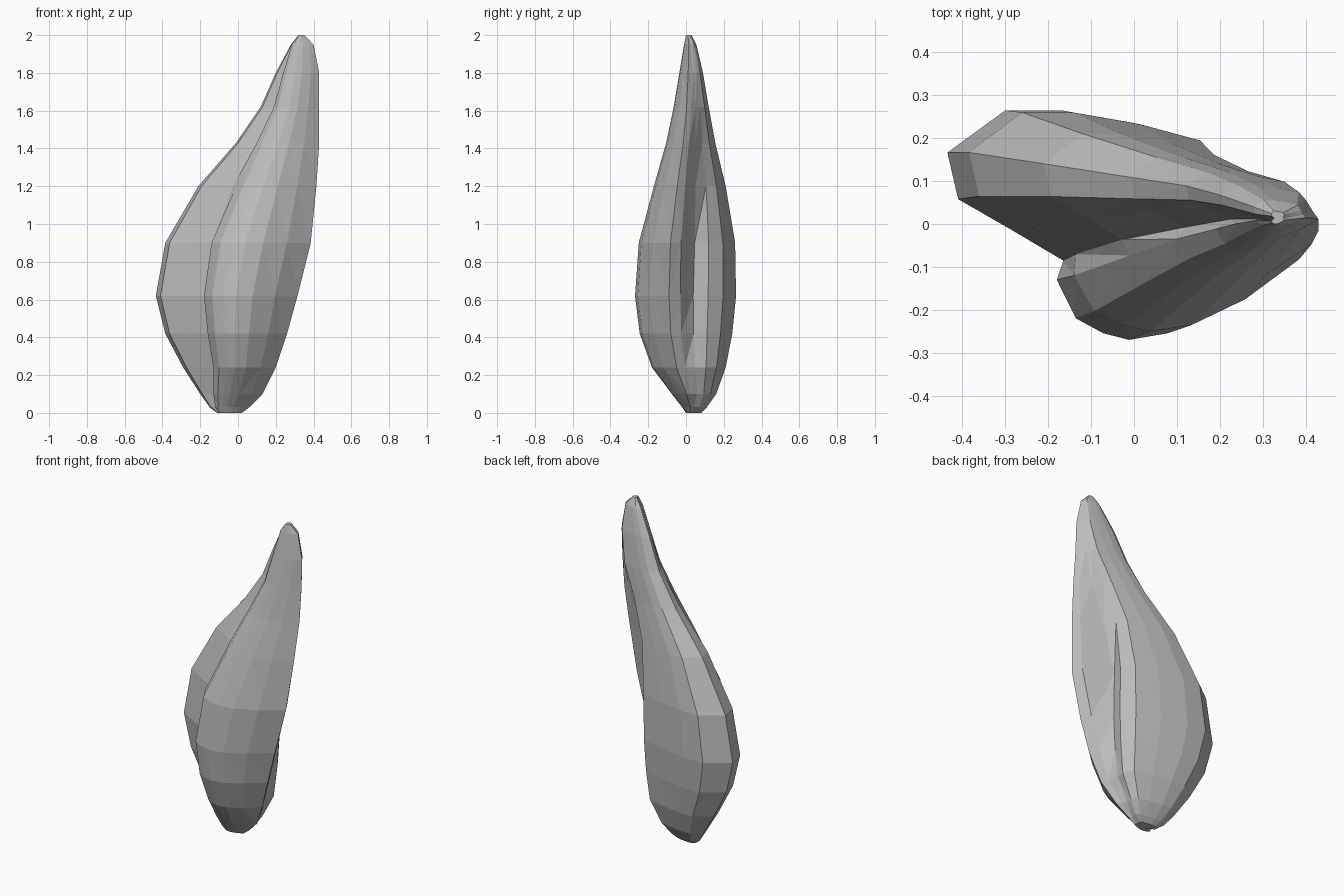
import bpy, bmesh

if "Cube" in bpy.data.objects:
    bpy.data.objects.remove(bpy.data.objects["Cube"])

# Cross-section at the widest height, anticlockwise, split over the two lobes
BACK_BOX = (-.435, .20, -.09, .27)
FRONT_BOX = (-.18, .32, -.27, .02)
BACK_LEFT = [(-.435, .17), (-.41, .06), (-.29, -.01), (-.165, -.085)]
FRONT = [(-.18, -.13), (-.135, -.22), (-.07, -.255), (-.01, -.27), (.08, -.255),
         (.20, -.19), (.32, -.09), (.29, -.03)]
BACK_RIGHT = [(.18, .04), (.20, .12), (.15, .20), (0, .24), (-.17, .27), (-.30, .27)]
GROOVE = len(BACK_LEFT) + len(FRONT)

# Per height: back lobe x0,x1,y0,y1, then front lobe x0,x1,y0,y1
LEVELS = [
    (0.00, -.11, .01, .03, .08, -.10, .02, .00, .04),
    (0.03, -.15, .05, .02, .11, -.12, .06, -.02, .05),
    (0.10, -.20, .10, .00, .16, -.13, .13, -.075, .05),
    (0.24, -.29, .17, -.04, .21, -.13, .20, -.18, .03),
    (0.42, -.385, .19, -.075, .245, -.16, .26, -.245, .02),
    (0.62, -.435, .20, -.09, .265, -.18, .315, -.27, .02),
    (0.90, -.385, .20, -.075, .26, -.14, .385, -.25, .02),
    (1.20, -.21, .22, -.04, .21, -.01, .415, -.17, .03),
    (1.43, -.01, .29, -.01, .155, .10, .43, -.105, .04),
    (1.62, .12, .37, .01, .12, .19, .43, -.065, .045),
    (1.80, .20, .40, .01, .09, .24, .43, -.035, .04),
    (1.95, .28, .39, .00, .055, .285, .40, -.01, .03),
    (2.00, .32, .35, .01, .03, .32, .35, .00, .015),
]


def fit(points, src, dst, z):
    """Map points from one bounding box to another at height z."""
    return [(dst[0] + (x - src[0]) / (src[1] - src[0]) * (dst[1] - dst[0]),
             dst[2] + (y - src[2]) / (src[3] - src[2]) * (dst[3] - dst[2]), z)
            for x, y in points]


# Body: two fused lobes lofted from base to tip
bm = bmesh.new()
rings = []
for z, *v in LEVELS:
    s = (fit(BACK_LEFT, BACK_BOX, v[:4], z) + fit(FRONT, FRONT_BOX, v[4:], z)
         + fit(BACK_RIGHT, BACK_BOX, v[:4], z))
    # the right-hand groove fades out towards both ends
    fill = min(1, max(0, (abs(z - .66) - .25) / .5))
    s[GROOVE] = tuple(g + fill * ((a + b) / 2 - g)
                      for g, a, b in zip(s[GROOVE], s[GROOVE - 1], s[GROOVE + 1]))
    rings.append([bm.verts.new(p) for p in s])
n = len(rings[0])
for lo, hi in zip(rings, rings[1:]):
    for i in range(n):
        j = (i + 1) % n
        bm.faces.new((lo[i], lo[j], hi[j], hi[i]))
bm.faces.new(rings[0][::-1])
bm.faces.new(rings[-1])
bmesh.ops.triangulate(bm, faces=bm.faces[:])
bmesh.ops.recalc_face_normals(bm, faces=bm.faces[:])

mesh = bpy.data.meshes.new("folded_body")
bm.to_mesh(mesh)
bm.free()
mat = bpy.data.materials.new("plain_grey")
mat.diffuse_color = (0.5, 0.5, 0.5, 1)
mat.use_nodes = True
mat.node_tree.nodes["Principled BSDF"].inputs["Base Color"].default_value = mat.diffuse_color
mesh.materials.append(mat)
obj = bpy.data.objects.new("folded_body", mesh)
bpy.context.collection.objects.link(obj)
